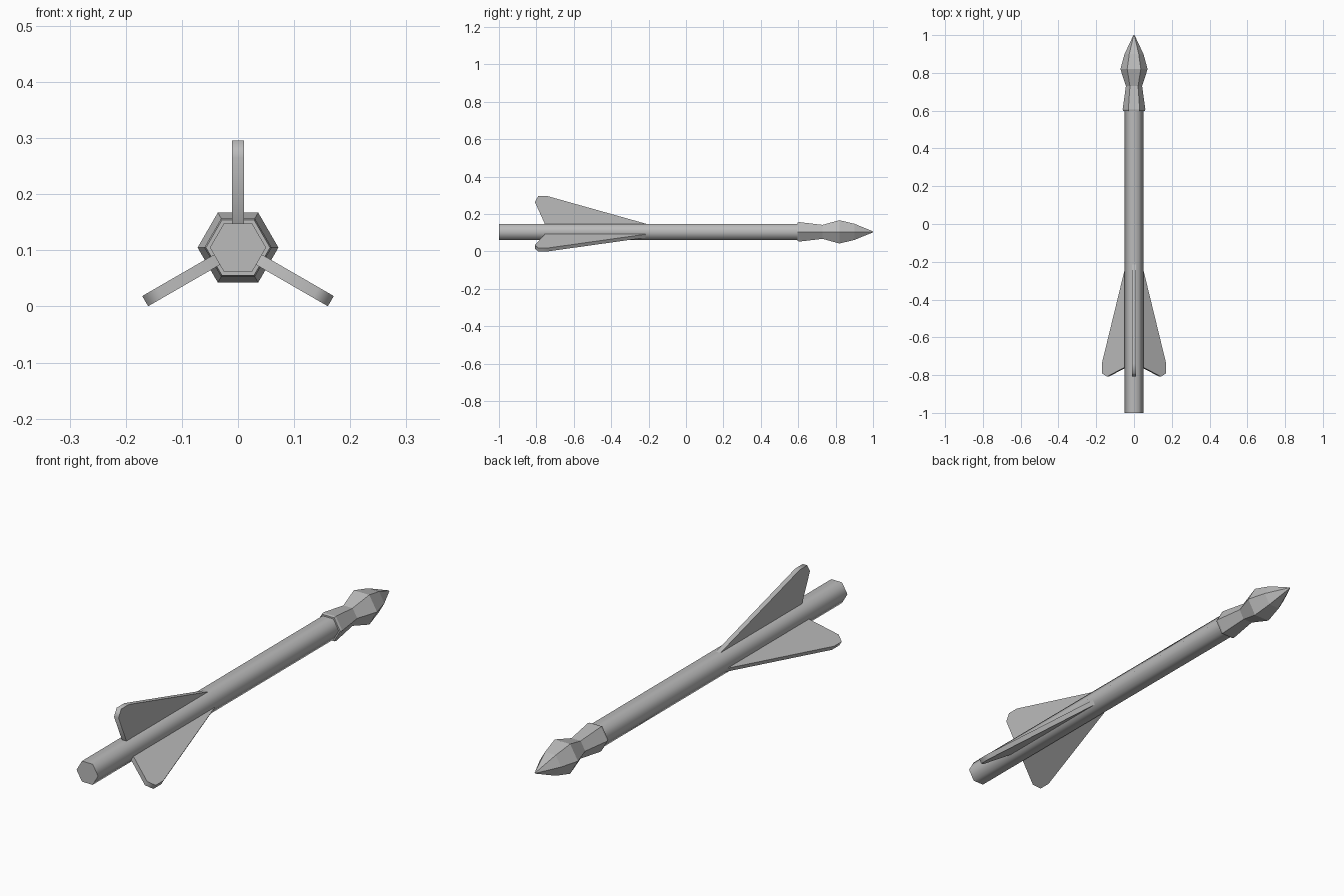
import bpy, bmesh, math
from mathutils import Matrix, Vector

cube = bpy.data.objects.get("Cube")
if cube:
    bpy.data.objects.remove(cube, do_unlink=True)

AXIS_Z = 0.105
GREY = (0.5, 0.5, 0.5, 1)
grey = bpy.data.materials.new("mid grey")
grey.use_nodes = True
grey.diffuse_color = GREY
grey.node_tree.nodes["Principled BSDF"].inputs["Base Color"].default_value = GREY


def finish(name, bm, smooth_angle=None):
    bmesh.ops.recalc_face_normals(bm, faces=bm.faces)
    mesh = bpy.data.meshes.new(name)
    bm.to_mesh(mesh)
    bm.free()
    mesh.materials.append(grey)
    obj = bpy.data.objects.new(name, mesh)
    obj.location.z = AXIS_Z
    bpy.context.collection.objects.link(obj)
    if smooth_angle:
        bpy.ops.object.select_all(action="DESELECT")
        obj.select_set(True)
        bpy.context.view_layer.objects.active = obj
        bpy.ops.object.shade_smooth_by_angle(angle=math.radians(smooth_angle))
    return obj


def hex_loft(name, profile, smooth_angle=None):
    """Six-sided body along y from (y, radius) pairs."""
    bm = bmesh.new()
    rings = []
    for y, r in profile:
        rings.append([bm.verts.new((r * math.cos(math.tau * i / 6), y,
                                    r * math.sin(math.tau * i / 6)))
                      for i in range(6)])
    for a, b in zip(rings, rings[1:]):
        for i in range(6):
            j = (i + 1) % 6
            bm.faces.new((a[i], a[j], b[j], b[i]))
    bm.faces.new(rings[0])
    bm.faces.new(rings[-1])
    return finish(name, bm, smooth_angle)


def fin(name, angle, thickness=0.021):
    """Swept plate, its root sunk into the shaft, turned about the y axis."""
    outline = [(-0.05, 0), (-0.22, 0.045), (-0.74, 0.191), (-0.79, 0.191),
               (-0.808, 0.16), (-0.756, 0.045), (-0.74, 0)]
    bm = bmesh.new()
    face = bm.faces.new([bm.verts.new((-thickness / 2, y, z)) for y, z in outline])
    new = bmesh.ops.extrude_face_region(bm, geom=[face])["geom"]
    bmesh.ops.translate(bm, vec=Vector((thickness, 0, 0)),
                        verts=[v for v in new if isinstance(v, bmesh.types.BMVert)])
    bmesh.ops.rotate(bm, verts=bm.verts, cent=(0, 0, 0),
                     matrix=Matrix.Rotation(math.radians(angle), 3, "Y"))
    return finish(name, bm, 65)


# Shaft
hex_loft("shaft", [(-1, 0.05), (0.62, 0.05)], 65)

# Faceted tip with a collar, a waist and a point
hex_loft("tip", [(0.597, 0.057), (0.607, 0.06), (0.73, 0.043),
                 (0.82, 0.072), (0.9, 0.05), (1, 0.003)])

# Three fins spaced evenly around the shaft
for fin_name, turn in (("top_fin", 0), ("left_fin", 120), ("right_fin", 240)):
    fin(fin_name, turn)
